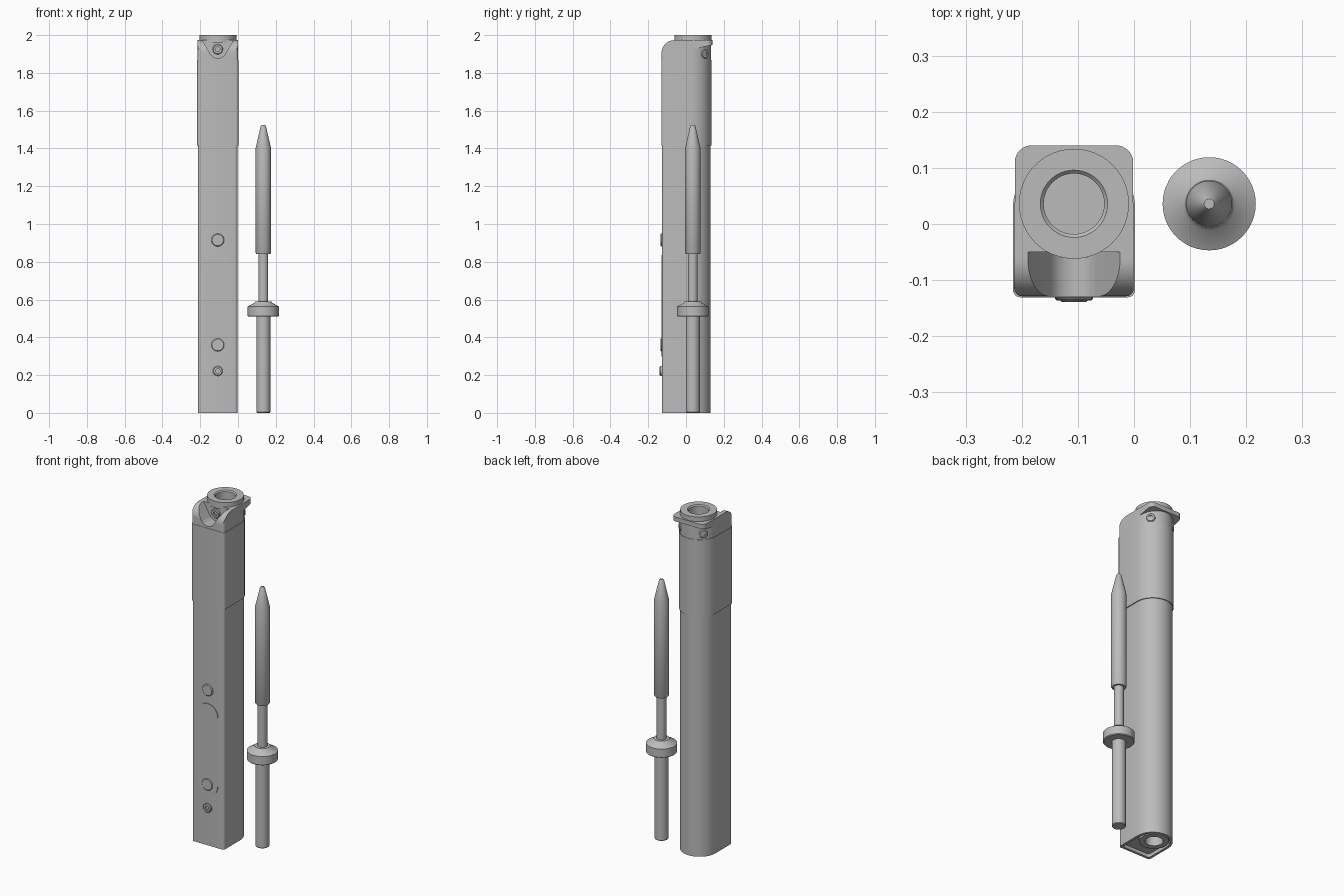
import bpy, bmesh
from math import pi, sin, cos, radians
from mathutils import Matrix, Vector

default = bpy.data.objects.get("Cube")
if default:
    bpy.data.objects.remove(default, do_unlink=True)

GREY = (0.5, 0.5, 0.5, 1)
steel = bpy.data.materials.new("plain_grey")
steel.use_nodes = True
steel.diffuse_color = GREY
steel.node_tree.nodes["Principled BSDF"].inputs["Base Color"].default_value = GREY

CX, CY = -0.107, 0.036      # axis of the body
PX = 0.134                  # x of the loose pin
FRONT = -0.127              # front face of the body


def finish(name, bm):
    bmesh.ops.remove_doubles(bm, verts=bm.verts, dist=1e-5)
    bmesh.ops.recalc_face_normals(bm, faces=bm.faces)
    mesh = bpy.data.meshes.new(name)
    bm.to_mesh(mesh)
    bm.free()
    mesh.materials.append(steel)
    ob = bpy.data.objects.new(name, mesh)
    bpy.context.collection.objects.link(ob)
    return ob


def prism(name, pts, axis, lo, hi):
    """Extrude a closed outline along an axis."""
    place = {"X": lambda a, b, t: (t, a, b),
             "Y": lambda a, b, t: (a, t, b),
             "Z": lambda a, b, t: (a, b, t)}[axis]
    bm = bmesh.new()
    face = bm.faces.new([bm.verts.new(place(a, b, lo)) for a, b in pts])
    new = bmesh.ops.extrude_face_region(bm, geom=[face])["geom"]
    move = Vector(place(0, 0, hi - lo))
    bmesh.ops.translate(bm, vec=move, verts=[g for g in new if isinstance(g, bmesh.types.BMVert)])
    return finish(name, bm)


def lathe(name, profile, x, y, closed=False, steps=48):
    """Turn a (radius, z) profile about a vertical axis."""
    bm = bmesh.new()
    verts = [bm.verts.new((r, 0, z)) for r, z in profile]
    edges = [bm.edges.new(p) for p in zip(verts, verts[1:])]
    if closed:
        edges.append(bm.edges.new((verts[-1], verts[0])))
    bmesh.ops.spin(bm, geom=verts + edges, axis=(0, 0, 1), cent=(0, 0, 0),
                   angle=2 * pi, steps=steps, use_duplicate=False)
    bmesh.ops.translate(bm, vec=(x, y, 0), verts=bm.verts)
    return finish(name, bm)


def combine(ob, other, operation="DIFFERENCE"):
    mod = ob.modifiers.new("cut", "BOOLEAN")
    mod.object, mod.operation, mod.solver = other, operation, "EXACT"
    bpy.context.view_layer.objects.active = ob
    bpy.ops.object.modifier_apply(modifier=mod.name)
    bpy.data.objects.remove(other, do_unlink=True)


def arc(cx, cy, r, start, end, n=8):
    return [(cx + r * cos(radians(start + (end - start) * i / n)),
             cy + r * sin(radians(start + (end - start) * i / n))) for i in range(n + 1)]


def section(hw, front, r=0.014):
    """Plan outline: flat front with small corners, half-round back."""
    return (arc(CX - hw + r, front + r, r, 180, 270, 4)
            + arc(CX + hw - r, front + r, r, 270, 360, 4)
            + arc(CX, 0.026, hw, 0, 180, 32))


def plug(name, r, z0, z1):
    return lathe(name, [(0, z0), (r, z0), (r, z1), (0, z1)], CX, CY)


# Body with a recessed foot and a bore in the bottom
body = prism("body", section(0.104, FRONT), "Z", 0, 1.42)
combine(body, prism("foot_cutter", section(0.09, -0.113), "Z", -0.1, 0.02))
combine(body, plug("bore_cutter", 0.047, -0.1, 0.2))
foot = lathe("foot_ring", [(0.047, 0), (0.078, 0), (0.078, 0.025), (0.047, 0.025)],
             CX, CY, closed=True)

# Sleeve around the upper body
sleeve = prism("sleeve", section(0.109, -0.131), "Z", 1.415, 1.867)

# Cap: rounded at the front top, with a scoop and a bore
TOP = 1.973
cap = prism("cap", section(0.1065, -0.129), "Z", 1.86, TOP)
side = [(0.3, 1.8), (0.3, 2.1), (-0.063, 2.1)] + arc(-0.063, TOP - 0.066, 0.066, 90, 180, 12) + [(-0.129, 1.8)]
combine(cap, prism("cap_round", side, "X", -0.5, 0.5), "INTERSECT")
SCREW_Z = 1.925
scoop = arc(CX, SCREW_Z, 0.047, 210, 330, 12)
scoop = [(CX - 0.1, 2.004)] + scoop + [(CX + 0.1, 2.004)]
combine(cap, prism("scoop_cutter", scoop, "Y", -0.3, -0.05))
combine(cap, plug("cap_bore", 0.054, 1.88, 2.1))

# Lip: square-backed plate with a sloped underside
R = 0.03
plan = ([(CX - 0.1055, 0), (CX + 0.1055, 0)]
        + arc(CX + 0.1055 - R, 0.14 - R, R, 0, 90) + arc(CX - 0.1055 + R, 0.14 - R, R, 90, 180))
lip = prism("lip", plan, "Z", 1.9, TOP)
wedge = [(-0.1, 1.897), (0.2, 1.96), (0.2, 2.1), (-0.1, 2.1)]
combine(lip, prism("lip_wedge", wedge, "X", -0.5, 0.5), "INTERSECT")
combine(lip, plug("lip_bore", 0.054, 1.8, 2.1))

# Collar on top
collar = lathe("collar", [(0.054, 1.96), (0.098, 1.96), (0.098, 2.0), (0.06, 2.0), (0.054, 1.994)],
               CX, CY, closed=True)

# Loose pin with flange and tapered tip
pin = lathe("pin", [(0, 0), (0.034, 0), (0.037, 0.004), (0.037, 0.51), (0.079, 0.51), (0.083, 0.514),
                    (0.083, 0.563), (0.048, 0.582), (0.042, 0.59), (0.026, 0.59), (0.026, 0.84),
                    (0.037, 0.84), (0.041, 0.847), (0.041, 1.4), (0.014, 1.518), (0.009, 1.525),
                    (0, 1.525)], PX, CY)

parts = [body, foot, sleeve, cap, lip, collar, pin]


def disc(name, r, base, height, z, bevel):
    """Round part on the front, pointing forward."""
    ob = lathe(name, [(0, -0.01), (r, -0.01), (r, height - bevel), (r - bevel, height), (0, height)],
               0, 0, steps=32)
    ob.data.transform(Matrix.Translation((CX, base, z)) @ Matrix.Rotation(pi / 2, 4, "X"))
    return ob


def screw(name, r, base, height, z):
    ob = disc(name, r, base, height, z, 0.004)
    hexagon = [(CX + 0.013 * cos(i * pi / 3), z + 0.013 * sin(i * pi / 3)) for i in range(6)]
    combine(ob, prism("socket", hexagon, "Y", base - 0.1, base - height + 0.01))
    return ob


# Front panel, buttons and screws
panel = arc(CX, 0.768, 0.067, 0, 180, 20) + arc(CX, 0.365, 0.067, 180, 360, 20)
parts += [prism("front_panel", panel, "Y", -0.131, -0.12),
          disc("upper_button", 0.034, FRONT, 0.008, 0.915, 0.004),
          disc("lower_button", 0.034, -0.131, 0.005, 0.36, 0.003),
          screw("front_screw", 0.026, FRONT, 0.012, 0.222),
          screw("scoop_screw", 0.027, -0.05, 0.01, SCREW_Z)]

# Two more screws around the back of the cap
for name, turn in (("left_screw", 130), ("right_screw", -130)):
    ob = screw(name, 0.024, CY - 0.1, 0.005, 1.9)
    pivot = Matrix.Translation((CX, CY, 0))
    ob.data.transform(pivot @ Matrix.Rotation(radians(turn), 4, "Z") @ pivot.inverted())
    parts.append(ob)

# Smooth shading with sharp edges kept
bpy.ops.object.select_all(action="DESELECT")
for ob in parts:
    ob.select_set(True)
bpy.context.view_layer.objects.active = body
bpy.ops.object.shade_smooth_by_angle(angle=radians(30))
